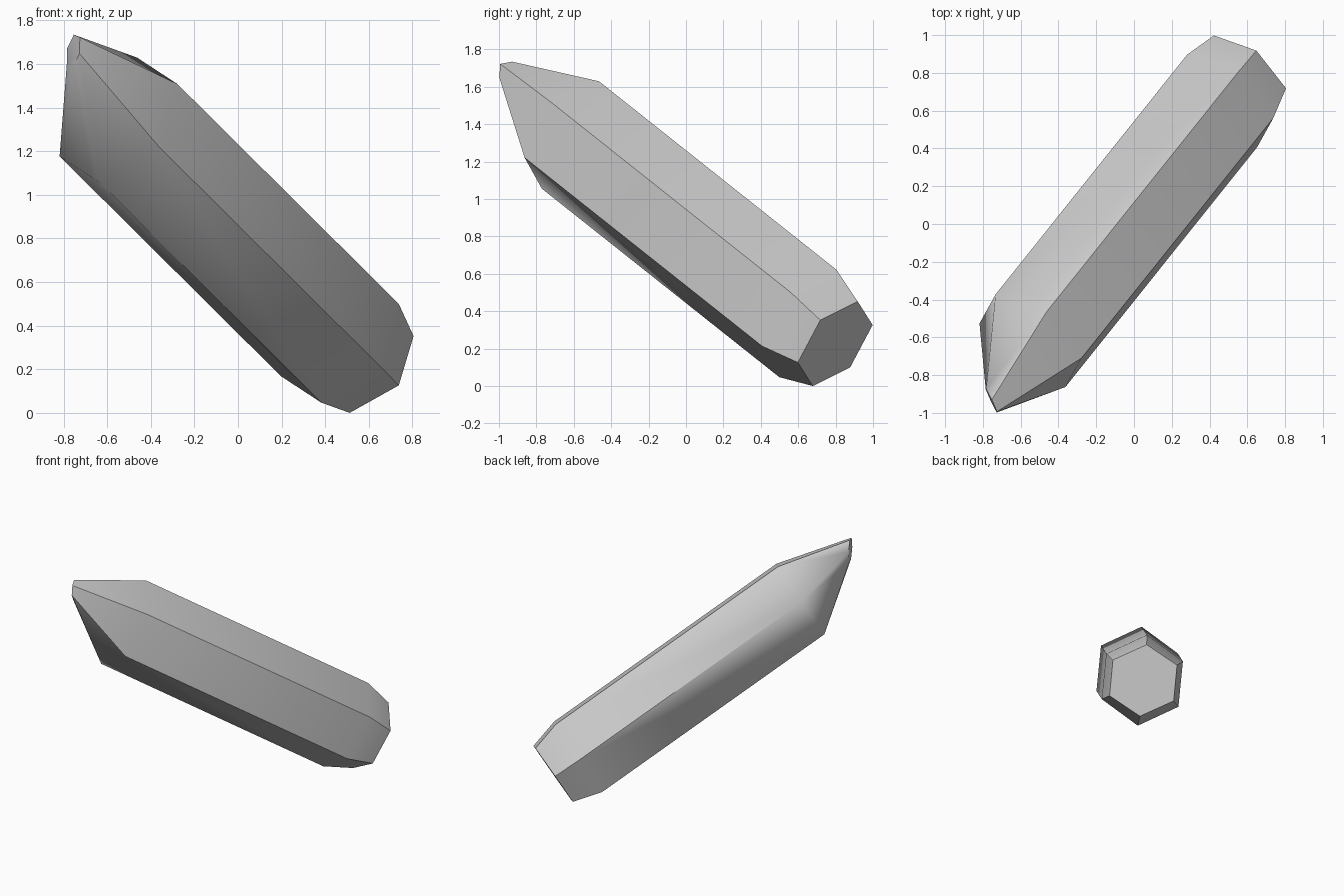
import bpy
import bmesh
import math
from mathutils import Vector

cube = bpy.data.objects.get("Cube")
if cube:
    bpy.data.objects.remove(cube, do_unlink=True)

# One flat grey for the whole crystal
grey = bpy.data.materials.new("stone_grey")
grey.use_nodes = True
colour = (0.6, 0.6, 0.6, 1.0)
grey.diffuse_color = colour
grey.node_tree.nodes["Principled BSDF"].inputs["Base Color"].default_value = colour


def hex_ring(bm, centre, first, third):
    """Six corners of a hexagon from its centre and two of its spokes."""
    c, a, g = Vector(centre), Vector(first), Vector(third)
    spokes = (a, a + g, g, -a, -a - g, -g)
    return [bm.verts.new(c + s) for s in spokes]


# Cross-sections along the slanted axis, from base to tip
shaft_spokes = ((0.27, -0.092, 0.166), (-0.185, 0.245, 0.121))
sections = [
    ((0.58, 0.798, 0.226), (0.225, -0.08, 0.126), (-0.157, 0.2, 0.1)),
    ((0.467, 0.652, 0.334), *shaft_spokes),
    ((-0.548, -0.618, 1.342), *shaft_spokes),
    ((-0.755, -0.935, 1.66), (0.03, -0.058, 0.062), (-0.028, 0.063, 0.012)),
]

bm = bmesh.new()
rings = [hex_ring(bm, *s) for s in sections]

# Sides between neighbouring rings
for low, high in zip(rings, rings[1:]):
    for i in range(6):
        j = (i + 1) % 6
        bm.faces.new((low[i], low[j], high[j], high[i]))

# Flat ends
bm.faces.new(rings[0])
bm.faces.new(rings[-1])
bmesh.ops.recalc_face_normals(bm, faces=bm.faces)

mesh = bpy.data.meshes.new("crystal_shard")
bm.to_mesh(mesh)
bm.free()
mesh.materials.append(grey)
crystal = bpy.data.objects.new("crystal_shard", mesh)
bpy.context.collection.objects.link(crystal)

# Soft shoulders, crisp long edges
bpy.ops.object.select_all(action="DESELECT")
crystal.select_set(True)
bpy.context.view_layer.objects.active = crystal
bpy.ops.object.shade_smooth_by_angle(angle=math.radians(55))
